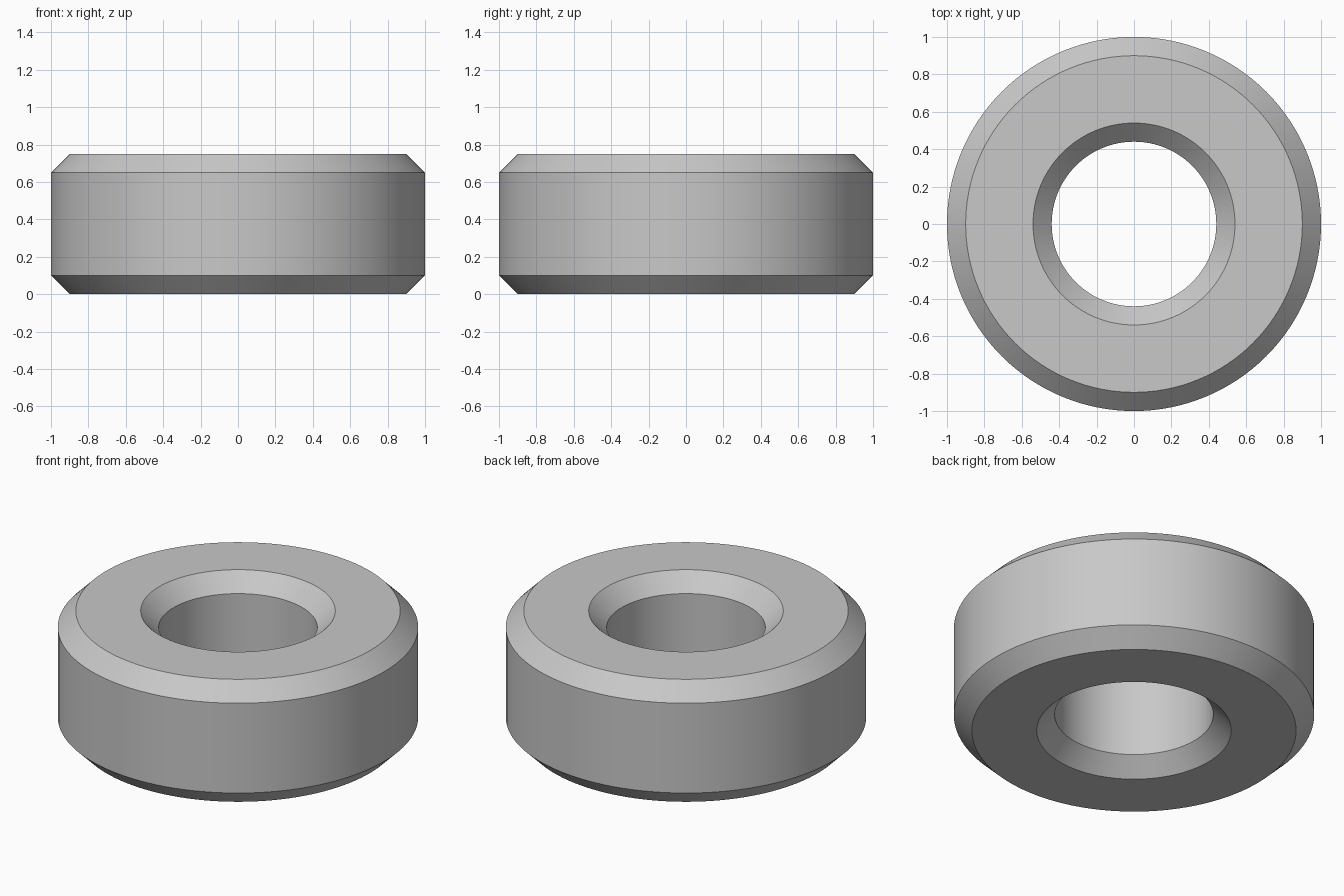
import bpy, bmesh
from math import radians, tau
from mathutils import Matrix

cube = bpy.data.objects.get("Cube")
if cube:
    bpy.data.objects.remove(cube, do_unlink=True)

OUTER, BORE, HEIGHT, CHAMFER, SIDES = 1.0, 0.44, 0.75, 0.1, 128

# Plain grey material
grey = bpy.data.materials.new("plain grey")
grey.use_nodes = True
colour = (0.58, 0.58, 0.58, 1)
grey.diffuse_color = colour
grey.node_tree.nodes["Principled BSDF"].inputs["Base Color"].default_value = colour

# Chamfered cross-section, counter-clockwise in radius and height
top = HEIGHT - CHAMFER
profile = [
    (BORE + CHAMFER, 0), (OUTER - CHAMFER, 0),
    (OUTER, CHAMFER), (OUTER, top),
    (OUTER - CHAMFER, HEIGHT), (BORE + CHAMFER, HEIGHT),
    (BORE, top), (BORE, CHAMFER),
]

# Ring body: the cross-section spun around the vertical axis
bm = bmesh.new()
verts = [bm.verts.new((r, 0, z)) for r, z in profile]
edges = [bm.edges.new((a, b)) for a, b in zip(verts, verts[1:] + verts[:1])]
bmesh.ops.spin(bm, geom=verts + edges, cent=(0, 0, 0), axis=(0, 0, 1),
               angle=tau, steps=SIDES, use_merge=False)
bmesh.ops.remove_doubles(bm, verts=bm.verts, dist=0.0001)
bmesh.ops.recalc_face_normals(bm, faces=bm.faces)

mesh = bpy.data.meshes.new("chamfered_ring")
bm.to_mesh(mesh)
bm.free()
mesh.materials.append(grey)
ring = bpy.data.objects.new("chamfered_ring", mesh)
bpy.context.collection.objects.link(ring)

# Smooth walls with sharp chamfer edges
bpy.ops.object.select_all(action="DESELECT")
ring.select_set(True)
bpy.context.view_layer.objects.active = ring
bpy.ops.object.shade_smooth_by_angle(angle=radians(30))
